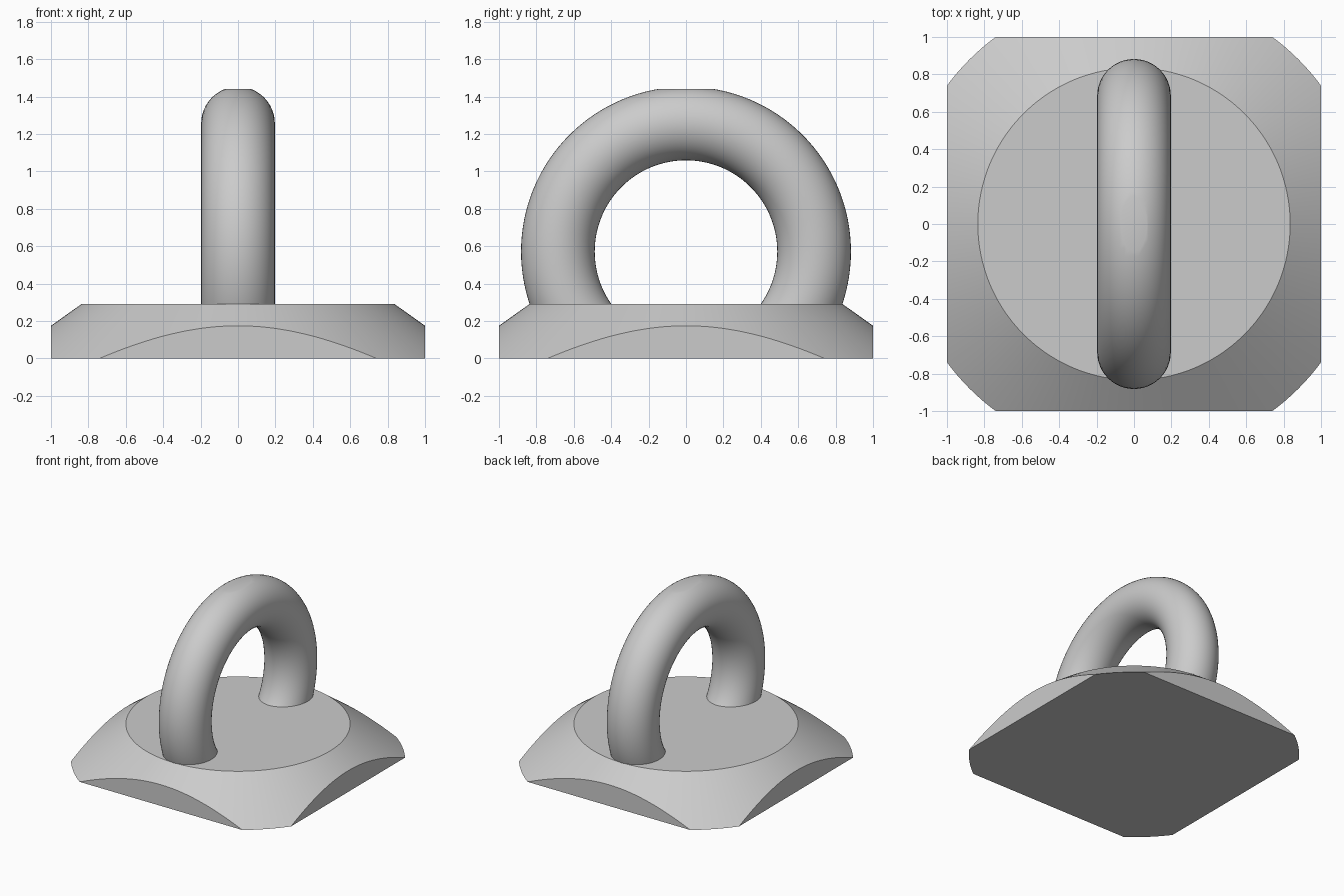
import bpy, bmesh, math
from mathutils import Matrix, Vector

cube = bpy.data.objects.get("Cube")
if cube:
    bpy.data.objects.remove(cube, do_unlink=True)

grey = bpy.data.materials.new("light grey")
grey.use_nodes = True
colour = (0.6, 0.6, 0.6, 1)
grey.diffuse_color = colour
grey.node_tree.nodes["Principled BSDF"].inputs["Base Color"].default_value = colour


def cut(bm, point, normal):
    """Remove everything on the normal side of a plane and cap the opening."""
    geom = bm.verts[:] + bm.edges[:] + bm.faces[:]
    bmesh.ops.bisect_plane(bm, geom=geom, dist=1e-5, plane_co=Vector(point),
                           plane_no=Vector(normal), clear_outer=True)
    edges = [e for e in bm.edges if e.is_boundary]
    bmesh.ops.holes_fill(bm, edges=edges, sides=0)


def finish(bm, name):
    bmesh.ops.recalc_face_normals(bm, faces=bm.faces[:])
    mesh = bpy.data.meshes.new(name)
    bm.to_mesh(mesh)
    bm.free()
    mesh.materials.append(grey)
    obj = bpy.data.objects.new(name, mesh)
    bpy.context.collection.objects.link(obj)
    bpy.ops.object.select_all(action='DESELECT')
    obj.select_set(True)
    bpy.context.view_layer.objects.active = obj
    bpy.ops.object.shade_smooth_by_angle(angle=math.radians(25))
    return obj


# Base: a truncated cone trimmed to a square on four sides
height = 0.292
bm = bmesh.new()
bmesh.ops.create_cone(bm, cap_ends=True, segments=160, radius1=1.244, radius2=0.835,
                      depth=height, matrix=Matrix.Translation((0, 0, height / 2)))
for side in ((1, 0, 0), (-1, 0, 0), (0, 1, 0), (0, -1, 0)):
    cut(bm, side, side)
finish(bm, "base")

# Ring handle: a round bar swept in the y-z plane, sunk in the base, with a small flat on top
bm = bmesh.new()
major, minor, centre_z = 0.685, 0.197, 0.571
around, across = 128, 48
rows = []
for i in range(around):
    a = math.tau * i / around
    row = []
    for j in range(across):
        b = math.tau * j / across
        r = major + minor * math.cos(b)
        row.append(bm.verts.new((minor * math.sin(b), r * math.cos(a),
                                 centre_z + r * math.sin(a))))
    rows.append(row)
for i in range(around):
    here, there = rows[i], rows[(i + 1) % around]
    for j in range(across):
        k = (j + 1) % across
        bm.faces.new((here[j], there[j], there[k], here[k]))
cut(bm, (0, 0, height - 0.02), (0, 0, -1))
cut(bm, (0, 0, 1.44), (0, 0, 1))
finish(bm, "ring_handle")
